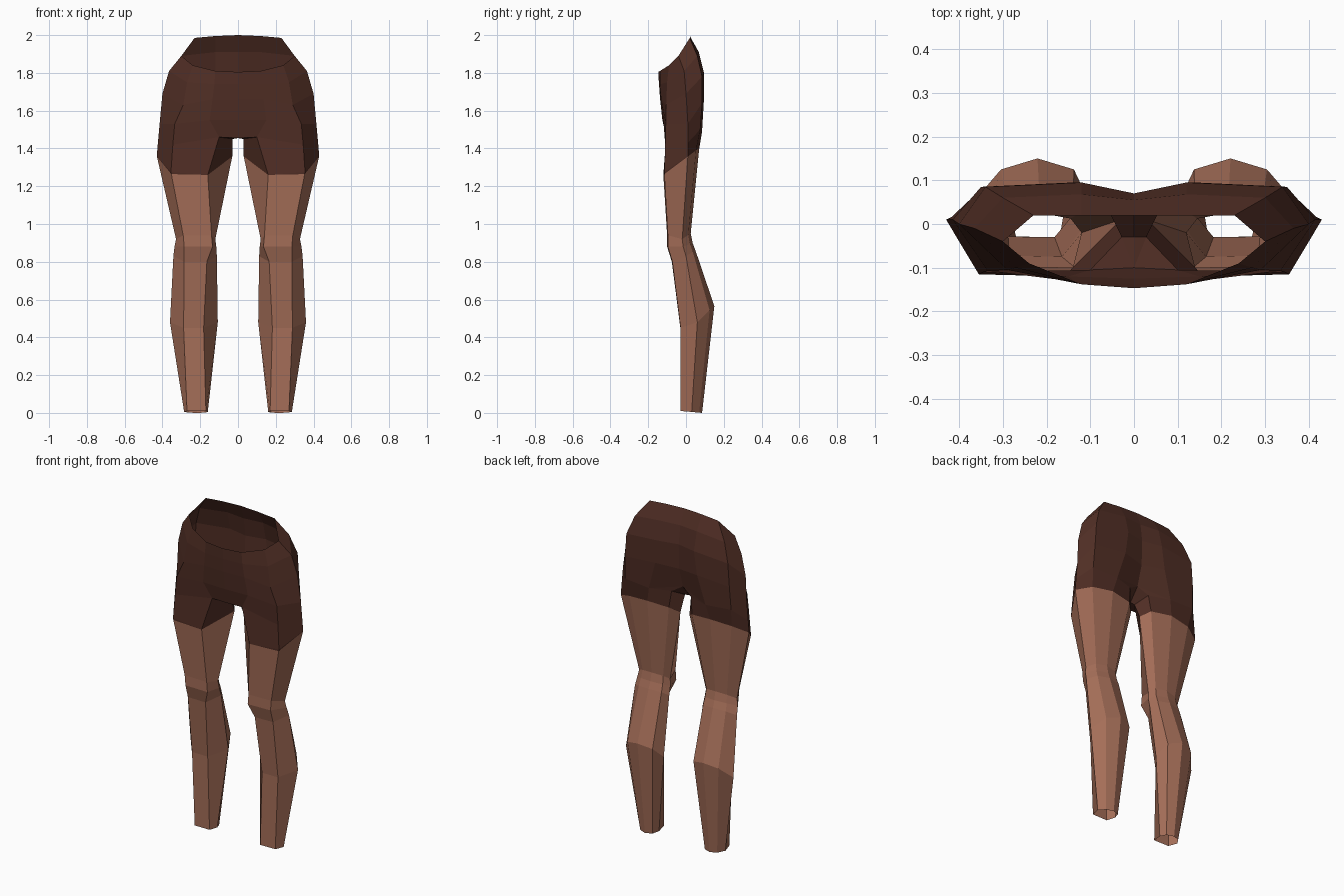
import bpy, bmesh
from mathutils import Vector

if "Cube" in bpy.data.objects:
    bpy.data.objects.remove(bpy.data.objects["Cube"])

def material(name, rgb):
    m = bpy.data.materials.new(name)
    m.diffuse_color = (*rgb, 1)
    m.use_nodes = True
    m.node_tree.nodes["Principled BSDF"].inputs["Base Color"].default_value = m.diffuse_color
    return m

skin = material("skin brown", (0.376, 0.156, 0.098))
cloth = material("dark brown cloth", (0.080, 0.027, 0.018))

# Right half of the pelvis, from centre front round the hip to centre back
PELVIS = [
    [(0, -.147, 1.805), (.12, -.138, 1.81), (.24, -.09, 1.84), (.30, -.04, 1.89),
     (.23, .02, 1.985), (.12, .02, 1.995), (0, .02, 2.0)],
    [(0, -.143, 1.74), (.125, -.137, 1.74), (.27, -.10, 1.75), (.365, -.01, 1.81),
     (.30, .06, 1.89), (.12, .068, 1.91), (0, .055, 1.91)],
    [(0, -.137, 1.66), (.135, -.132, 1.66), (.29, -.105, 1.63), (.40, .0, 1.69),
     (.34, .085, 1.78), (.12, .095, 1.80), (0, .07, 1.80)],
    [(0, -.125, 1.55), (.15, -.12, 1.55), (.335, -.107, 1.53), (.415, .01, 1.53),
     (.35, .085, 1.64), (.14, .095, 1.66), (0, .065, 1.65)],
    [(0, -.10, 1.455), (.10, -.105, 1.46), (.345, -.11, 1.42), (.424, .01, 1.43),
     (.355, .075, 1.50), (.19, .085, 1.49), (0, .03, 1.53)],
]

# Leg sections: inner x, outer x, front inner x, front outer x,
# front y, side y, back y, front z, side z, back z
LEG = [
    (.03, .43, .16, .355, -.12, .01, .07, 1.26, 1.36, 1.40),
    (.12, .328, .14, .29, -.10, -.02, .025, .94, .92, .95),
    (.115, .336, .135, .285, -.10, -.015, .035, .88, .88, .90),
    (.112, .342, .165, .285, -.075, .0, .05, .80, .83, .86),
    (.107, .36, .182, .288, -.03, .06, .15, .45, .48, .565),
    (.16, .285, .17, .27, -.03, .03, .085, .01, .005, 0),
]

def leg_section(xi, xo, fi, fo, yf, ys, yb, zf, zs, zb):
    """Seven-sided ring: front inner, front outer, outer, three back, inner."""
    w, yc = xo - xi, ys + (yb - ys) * .72
    zc = zs + (zb - zs) * .75
    return [(fi, yf, zf), (fo, yf * .96, zf + (.015 if zf > 1 else 0)), (xo, ys, zs),
            (xo - .22 * w, yc, zc), (xi + .45 * w, yb, zb),
            (xi + .12 * w, yc, zc), (xi, ys, zs)]

def half_body():
    bm = bmesh.new()
    ring = lambda pts: [bm.verts.new(p) for p in pts]
    # Pelvis shell
    rows = [ring(r) for r in PELVIS]
    for a, b in zip(rows, rows[1:]):
        for i in range(6):
            bm.faces.new((a[i], b[i], b[i + 1], a[i + 1]))
    # Crotch between front and back
    cf, fi, fo, o, bo, b, cb = rows[-1]
    inner, back_in, mid = ring([(.028, -.03, 1.45), (.065, .045, 1.49), (0, -.03, 1.455)])
    for f in ((cf, mid, inner), (cf, inner, fi), (mid, cb, back_in, inner), (cb, b, back_in)):
        bm.faces.new(f)
    # Leg tube, open at the ankle
    last = [fi, fo, o, bo, b, back_in, inner]
    for section in LEG:
        new = ring(leg_section(*section))
        for i in range(7):
            j = (i + 1) % 7
            bm.faces.new((last[i], new[i], new[j], last[j]))
        last = new
    bmesh.ops.recalc_face_normals(bm, faces=bm.faces)
    # Make sure the belly faces forward
    bm.faces.ensure_lookup_table()
    if bm.faces[0].normal.y > 0:
        bmesh.ops.reverse_faces(bm, faces=bm.faces)
    return bm

def part(name, mat, keep_upper):
    """Cut the body along the slanted hem and keep one side of it."""
    bm = half_body()
    bmesh.ops.bisect_plane(bm, geom=bm.verts[:] + bm.edges[:] + bm.faces[:],
                           plane_co=(0, 0, 1.35), plane_no=Vector((0, -.75, 1)).normalized(),
                           clear_inner=keep_upper, clear_outer=not keep_upper)
    me = bpy.data.meshes.new(name)
    bm.to_mesh(me)
    bm.free()
    me.materials.append(mat)
    ob = bpy.data.objects.new(name, me)
    bpy.context.collection.objects.link(ob)
    mirror = ob.modifiers.new("mirror", 'MIRROR')
    mirror.use_clip = True
    return ob

part("shorts", cloth, True)
part("bare_legs", skin, False)
